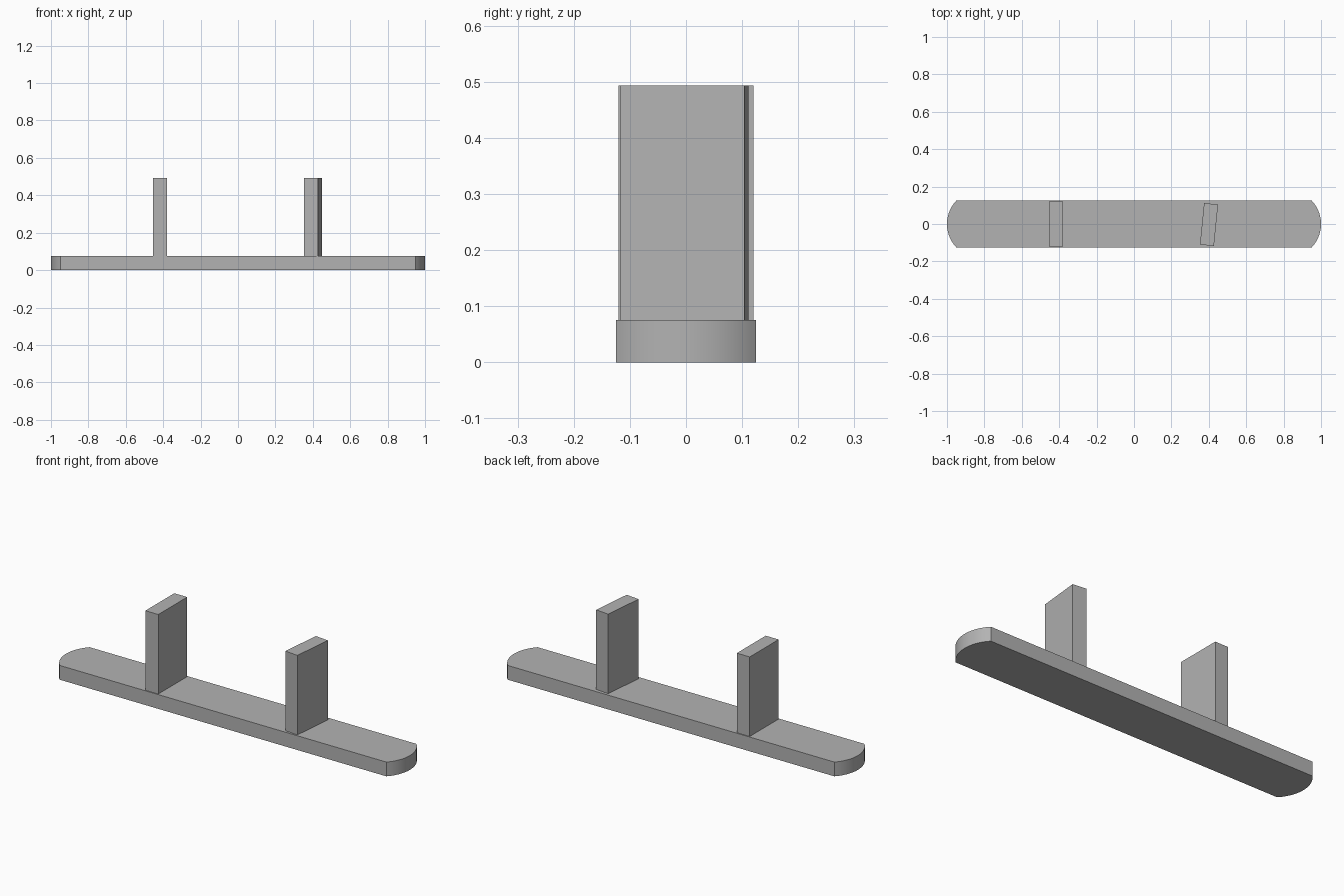
import bpy
import bmesh
from math import asin, cos, sin, radians
from mathutils import Matrix

cube = bpy.data.objects.get("Cube")
if cube:
    bpy.data.objects.remove(cube, do_unlink=True)

# Single plain grey material
GREY = (0.45, 0.45, 0.45, 1)
mat = bpy.data.materials.new("plain grey")
mat.use_nodes = True
mat.diffuse_color = GREY
mat.node_tree.nodes["Principled BSDF"].inputs["Base Color"].default_value = GREY

HALF_WIDTH, THICK, BULGE, TOP = 0.125, 0.075, 0.05, 0.493


def add_object(name, bm):
    bmesh.ops.recalc_face_normals(bm, faces=bm.faces)
    mesh = bpy.data.meshes.new(name)
    bm.to_mesh(mesh)
    bm.free()
    mesh.materials.append(mat)
    obj = bpy.data.objects.new(name, mesh)
    bpy.context.collection.objects.link(obj)
    return obj


def plank(name, steps=24):
    """Long board whose ends are shallow circular arcs."""
    radius = (HALF_WIDTH ** 2 + BULGE ** 2) / (2 * BULGE)
    sweep = asin(HALF_WIDTH / radius)
    angles = [sweep * (2 * i / steps - 1) for i in range(steps + 1)]
    end = [(1 - radius + radius * cos(a), radius * sin(a)) for a in angles]
    outline = end + [(-x, -y) for x, y in end]
    bm = bmesh.new()
    face = bm.faces.new([bm.verts.new((x, y, 0)) for x, y in outline])
    ext = bmesh.ops.extrude_face_region(bm, geom=[face])
    top = [v for v in ext["geom"] if isinstance(v, bmesh.types.BMVert)]
    bmesh.ops.translate(bm, verts=top, vec=(0, 0, THICK))
    return add_object(name, bm)


def upright(name, x, y, depth, turn):
    """Slab standing on the plank, turned about the vertical."""
    height = TOP - THICK
    bm = bmesh.new()
    place = (Matrix.Translation((x, y, THICK + height / 2))
             @ Matrix.Rotation(radians(turn), 4, "Z")
             @ Matrix.Diagonal((THICK, depth, height, 1)))
    bmesh.ops.create_cube(bm, size=1, matrix=place)
    return add_object(name, bm)


# Base board with rounded ends, smooth only around the arcs
board = plank("base_plank")
bpy.ops.object.select_all(action="DESELECT")
board.select_set(True)
bpy.context.view_layer.objects.active = board
bpy.ops.object.shade_smooth_by_angle(angle=radians(20))

# Two uprights, one slightly askew
upright("right_upright", -0.417, 0, 0.24, 0)
upright("left_upright", 0.401, -0.003, 0.223, -5.7)
